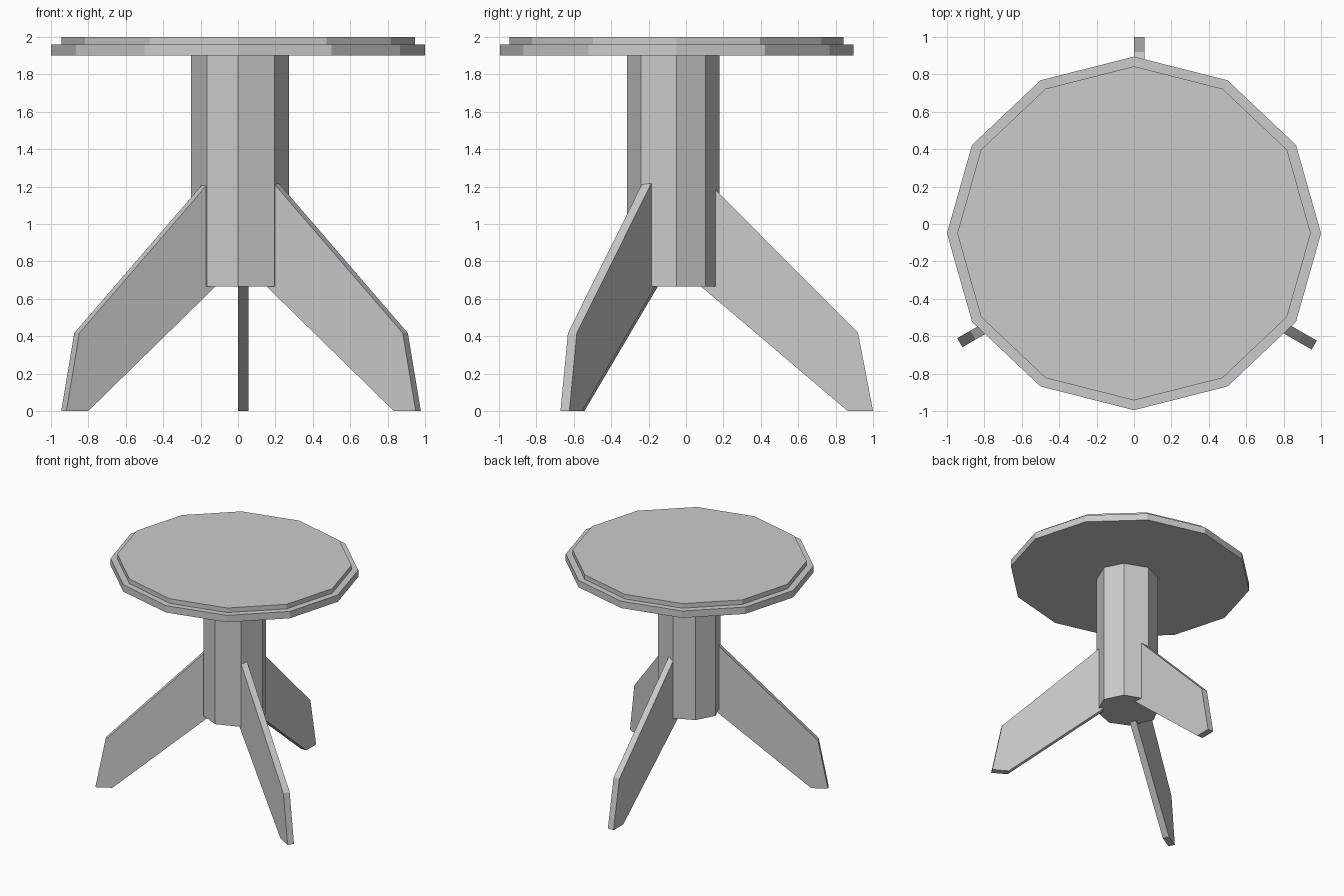
import bpy, bmesh
from math import sin, cos, radians, tau
from mathutils import Vector

if "Cube" in bpy.data.objects:
    bpy.data.objects.remove(bpy.data.objects["Cube"])


def extrude_outline(name, outline, direction):
    """Solid made by pushing a flat outline along a direction."""
    bm = bmesh.new()
    base = bm.faces.new([bm.verts.new(p) for p in outline])
    moved = bmesh.ops.extrude_face_region(bm, geom=[base], use_keep_orig=True)
    verts = [g for g in moved["geom"] if isinstance(g, bmesh.types.BMVert)]
    bmesh.ops.translate(bm, verts=verts, vec=direction)
    bmesh.ops.recalc_face_normals(bm, faces=bm.faces)
    mesh = bpy.data.meshes.new(name)
    bm.to_mesh(mesh)
    bm.free()
    obj = bpy.data.objects.new(name, mesh)
    bpy.context.collection.objects.link(obj)
    return obj


# Round top: two stacked twelve-sided slabs, slightly oval
for name, rx, ry, z0, z1 in (("top_lower_slab", 1.0, 0.945, 1.90, 1.96),
                             ("top_upper_slab", 0.945, 0.893, 1.96, 2.0)):
    ring = [(rx * cos(tau * i / 12), -0.05 + ry * sin(tau * i / 12), z0)
            for i in range(12)]
    extrude_outline(name, ring, (0, 0, z1 - z0))

# Eight-sided central column
column = [(0.274, -0.05), (0.195, 0.105), (0, 0.18), (-0.167, 0.105),
          (-0.25, -0.05), (-0.167, -0.24), (0, -0.315), (0.195, -0.24)]
extrude_outline("column", [(x, y, 0.665) for x, y in column], (0, 0, 1.235))

# Three splayed plank legs: profile as (distance from centre, height)
profile = [(0.175, 0.665), (0.959, 0), (1.094, 0), (1.014, 0.417), (0.175, 1.26)]
thickness, offset = 0.055, 0.0075
centre = Vector((0.02, -0.094, 0))
for name, angle in (("back_leg", 90), ("right_leg", -30), ("left_leg", 210)):
    a = radians(angle)
    out = Vector((cos(a), sin(a), 0))
    side = Vector((sin(a), -cos(a), 0))
    start = centre + side * (offset - thickness / 2)
    extrude_outline(name, [start + out * r + Vector((0, 0, z)) for r, z in profile],
                    side * thickness)
